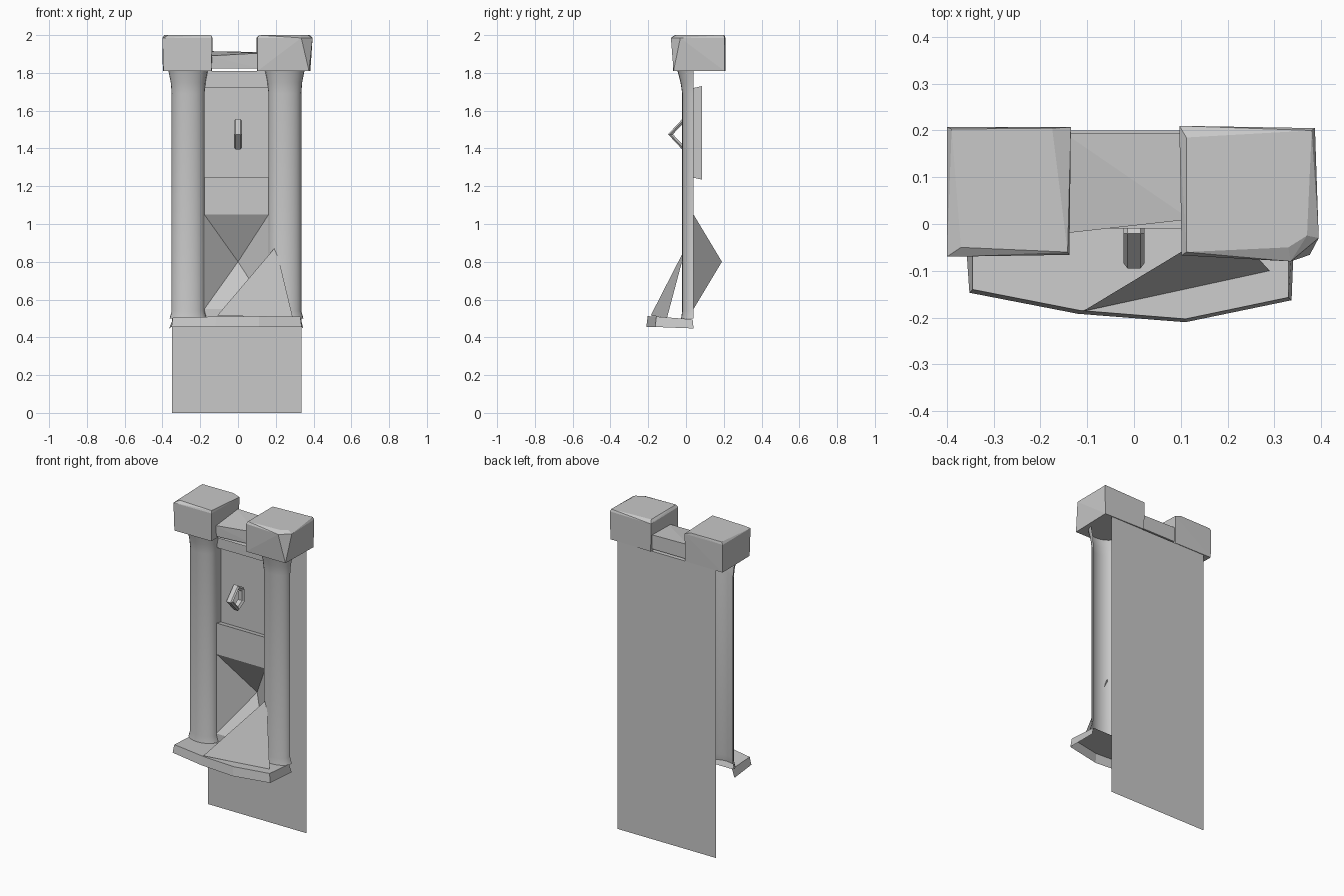
import bpy, bmesh, math

cube = bpy.data.objects.get("Cube")
if cube:
    bpy.data.objects.remove(cube, do_unlink=True)

stone = bpy.data.materials.new("grey_stone")
stone.use_nodes = True
GREY = (0.58, 0.58, 0.58, 1)
stone.diffuse_color = GREY
stone.node_tree.nodes["Principled BSDF"].inputs["Base Color"].default_value = GREY


def finish(name, bm):
    me = bpy.data.meshes.new(name)
    bm.to_mesh(me)
    bm.free()
    ob = bpy.data.objects.new(name, me)
    bpy.context.collection.objects.link(ob)
    me.materials.append(stone)
    return ob


def sheet(name, verts, faces):
    bm = bmesh.new()
    vs = [bm.verts.new(v) for v in verts]
    for f in faces:
        bm.faces.new([vs[i] for i in f])
    return finish(name, bm)


def block(name, points):
    """Convex faceted block spanning the given corners."""
    bm = bmesh.new()
    for p in points:
        bm.verts.new(p)
    bmesh.ops.convex_hull(bm, input=bm.verts)
    bmesh.ops.dissolve_limit(bm, angle_limit=0.01, verts=bm.verts, edges=bm.edges)
    bmesh.ops.recalc_face_normals(bm, faces=bm.faces)
    return finish(name, bm)


def level(z, *xy):
    return [(x, y, z) for x, y in xy]


LEFT, RIGHT, WALL = -0.178, 0.162, 0.04

# Tall back panel, a single sheet
sheet("back_panel", [(-0.35, 0.2, 0), (0.335, 0.2, 0), (0.335, 0.2, 1.81), (-0.35, 0.2, 1.81)],
      [(0, 1, 2, 3)])


# Half-round pillars, open at the back and flared at the ends
def pillar(name, cx):
    rings = [(0.5, 0.098, 0.066), (0.54, 0.087, 0.06), (1.69, 0.087, 0.06),
             (1.75, 0.092, 0.069), (1.81, 0.104, 0.085)]
    n = 12
    verts = [(cx - rx * math.cos(math.pi * i / n), WALL - ry * math.sin(math.pi * i / n), z)
             for z, rx, ry in rings for i in range(n + 1)]
    w = n + 1
    faces = [(r * w + i, r * w + i + 1, (r + 1) * w + i + 1, (r + 1) * w + i)
             for r in range(len(rings) - 1) for i in range(n)]
    ob = sheet(name, verts, faces)
    for p in ob.data.polygons:
        p.use_smooth = True


pillar("right_pillar", -0.264)
pillar("left_pillar", 0.248)

# Wall between the pillars, stepping back into the door recess
profile = [(WALL, 1.05), (WALL, 1.245), (0.085, 1.235), (0.085, 1.73), (WALL, 1.72), (WALL, 1.81)]
k = len(profile)
verts = [(x, y, z) for x in (LEFT, RIGHT) for y, z in profile]
faces = [(i, i + k, i + k + 1, i + 1) for i in range(k - 1)]
faces += [(1, 2, 3, 4), (k + 4, k + 3, k + 2, k + 1)]
sheet("wall_and_door", verts, faces)

# Four-sided pit sinking into the lower wall
sheet("wall_pit", [(LEFT, WALL, 0.55), (RIGHT, WALL, 0.55), (RIGHT, WALL, 1.05),
                   (LEFT, WALL, 1.05), (0, 0.19, 0.8)],
      [(i, (i + 1) % 4, 4) for i in range(4)])
sheet("wall_sill", [(LEFT, WALL, 0.5), (RIGHT, WALL, 0.5), (RIGHT, WALL, 0.55), (LEFT, WALL, 0.55)],
      [(0, 1, 2, 3)])

# Angular ring handle standing in front of the door
bm = bmesh.new()
outline = [(-0.095, 0), (-0.02, 0.08), (0.04, 0.045), (0.04, -0.045), (-0.02, -0.08)]
section = [(-0.014, 1.0), (0.014, 1.0), (0.022, 0.86), (0.014, 0.66), (-0.014, 0.66), (-0.022, 0.86)]
rings = [[bm.verts.new((x, -0.02 + (y + 0.02) * s, 1.475 + z * s)) for x, s in section]
         for y, z in outline]
for a, b in zip(rings, rings[1:] + rings[:1]):
    for i in range(len(section)):
        j = (i + 1) % len(section)
        bm.faces.new((a[i], a[j], b[j], b[i]))
bmesh.ops.recalc_face_normals(bm, faces=bm.faces)
finish("door_handle", bm)

# Hollow bowed ledge: top sheet with a skirt around front and sides
top = [(-0.345, 0.035, 0.495), (-0.345, -0.14, 0.505), (-0.115, -0.185, 0.51),
       (0.11, -0.203, 0.512), (0.33, -0.157, 0.51), (0.33, 0.035, 0.495)]
low = [(-0.365, 0.04, 0.447), (-0.352, -0.147, 0.455), (-0.12, -0.192, 0.455),
       (0.11, -0.21, 0.455), (0.337, -0.163, 0.455), (0.345, 0.04, 0.447)]
sheet("ledge", top + low, [tuple(range(6))] + [(i, i + 6, i + 7, i + 1) for i in range(5)])

# Leaning triangular slab on the ledge
sheet("leaning_slab", [(-0.11, -0.187, 0.515), (0.29, -0.1, 0.505), (0.2, 0.0, 0.88)], [(0, 1, 2)])

# Rough blocks on top of the pillars
block("right_cap",
      level(1.81, (-0.395, -0.068), (-0.14, -0.065), (-0.137, 0.203), (-0.398, 0.205))
      + level(1.985, (-0.4, -0.07), (-0.138, -0.066), (-0.135, 0.207), (-0.4, 0.207))
      + level(2.0, (-0.37, -0.05), (-0.142, -0.06), (-0.175, 0.205), (-0.39, 0.203)))
block("left_cap",
      level(1.81, (0.102, -0.065), (0.376, -0.066), (0.383, 0.203), (0.1, 0.208))
      + level(1.985, (0.102, -0.067), (0.335, -0.08), (0.395, -0.03), (0.387, 0.205), (0.097, 0.21))
      + level(2.0, (0.112, -0.06), (0.33, -0.05), (0.37, -0.025), (0.38, 0.2), (0.112, 0.185)))

# Lintel joining the two blocks
block("lintel",
      level(1.822, (-0.15, -0.018), (0.12, 0.01), (0.12, 0.195), (-0.15, 0.195))
      + [(-0.15, -0.02, 1.89), (0.12, 0.01, 1.905), (0.12, 0.195, 1.91), (-0.15, 0.195, 1.915)])
sheet("lintel_underside", level(1.81, (-0.35, -0.01), (0.335, -0.01), (0.335, 0.2), (-0.35, 0.2)),
      [(3, 2, 1, 0)])
